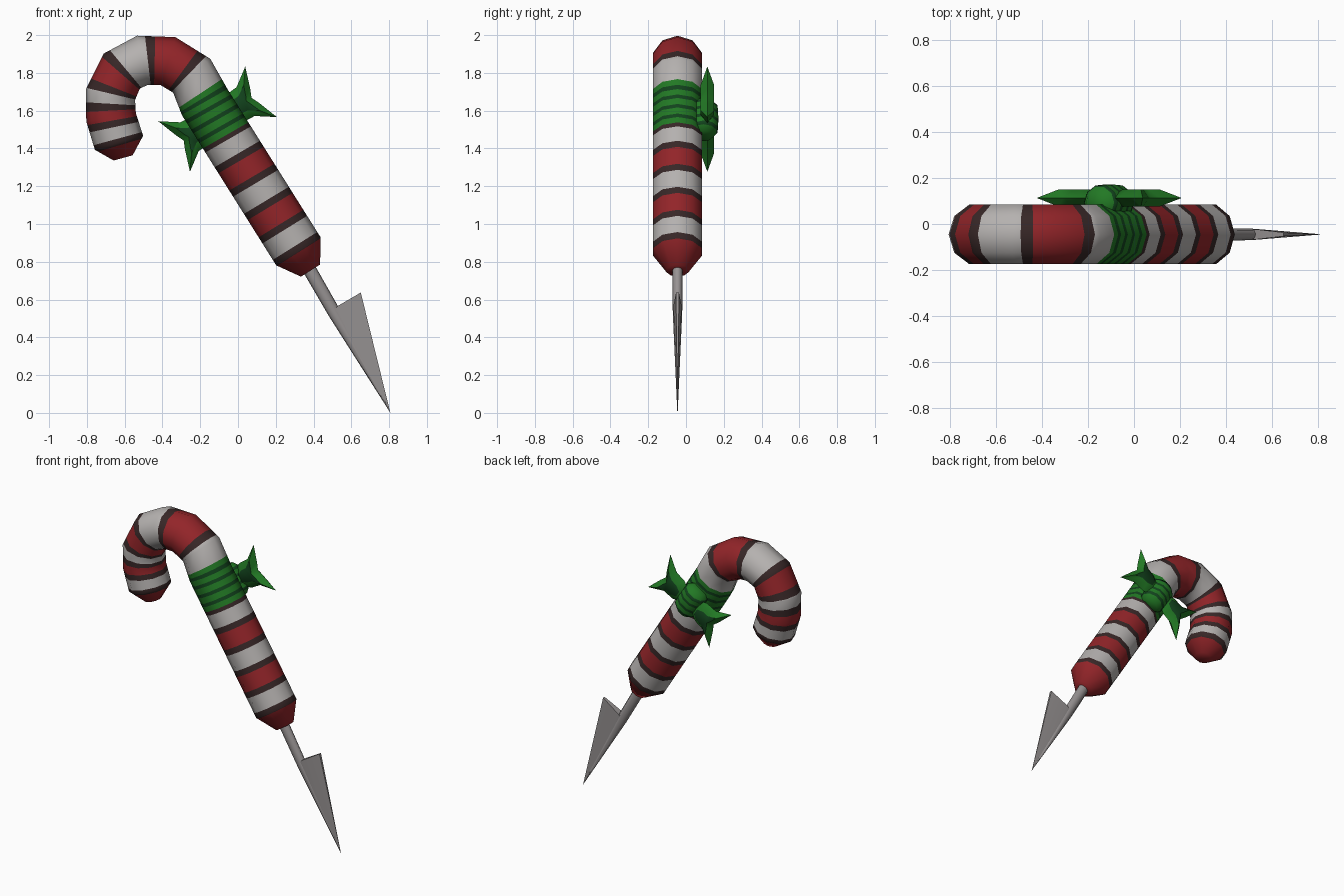
import bpy, bmesh, math
from mathutils import Vector

if "Cube" in bpy.data.objects:
    bpy.data.objects.remove(bpy.data.objects["Cube"])

COLOURS = {
    "red": (0.29, 0.018, 0.022), "white": (0.46, 0.44, 0.43), "dark_line": (0.038, 0.02, 0.02),
    "green": (0.016, 0.19, 0.018), "dark_green": (0.006, 0.055, 0.012), "metal": (0.31, 0.29, 0.29)}
NAMES = list(COLOURS)
MATS = []
for name, c in COLOURS.items():
    m = bpy.data.materials.new(name)
    m.diffuse_color = (*c, 1)
    m.use_nodes = True
    m.node_tree.nodes["Principled BSDF"].inputs["Base Color"].default_value = m.diffuse_color
    MATS.append(m)

Y0 = -0.045                              # depth of the cane's axis
A = Vector((-0.532, 0, 0.847))           # up along the straight part
N = Vector((0.847, 0, 0.532))            # across it
BASE = Vector((0.32, Y0, 0.855))


def finish(bm, name, angle):
    bmesh.ops.recalc_face_normals(bm, faces=bm.faces)
    me = bpy.data.meshes.new(name)
    bm.to_mesh(me)
    bm.free()
    for m in MATS:
        me.materials.append(m)
    me.shade_smooth()
    me.set_sharp_from_angle(angle=math.radians(angle))
    ob = bpy.data.objects.new(name, me)
    bpy.context.collection.objects.link(ob)
    return ob


def sweep(name, stations, bands, sides=10, angle=60):
    """Tube in the xz plane. stations: (centre, in-plane radius, depth radius);
    bands: (end arc length, colour), measured from the first station."""
    pts = [s[0] for s in stations]
    arc, rings = [0], []
    for i, (p, ru, rv) in enumerate(stations):
        if i:
            arc.append(arc[-1] + (p - pts[i - 1]).length)
        t1 = (p - pts[i - 1]).normalized() if i else Vector()
        t2 = (pts[i + 1] - p).normalized() if i < len(pts) - 1 else Vector()
        t = (t1 + t2).normalized()
        u, v = Vector((t.z, 0, -t.x)), Vector((0, 1, 0))
        rings.append([p + u * ru * math.cos(k * math.tau / sides)
                      + v * rv * math.sin(k * math.tau / sides) for k in range(sides)])
    # extra rings at the colour changes
    cuts = sorted(set(arc + [e for e, _ in bands if e < arc[-1]]))
    bm, loops = bmesh.new(), []
    for s in cuts:
        i = max(k for k in range(len(arc) - 1) if arc[k] <= s + 1e-9)
        f = (s - arc[i]) / (arc[i + 1] - arc[i])
        loops.append([bm.verts.new(a.lerp(b, f)) for a, b in zip(rings[i], rings[i + 1])])

    def colour(s):
        return NAMES.index(next((c for e, c in bands if s < e), bands[-1][1]))
    for j in range(len(loops) - 1):
        for k in range(sides):
            q = (k + 1) % sides
            f = bm.faces.new((loops[j][k], loops[j][q], loops[j + 1][q], loops[j + 1][k]))
            f.material_index = colour((cuts[j] + cuts[j + 1]) / 2)
    for loop, s in ((loops[0], 0), (loops[-1], arc[-1] - 1e-4)):
        bm.faces.new(loop).material_index = colour(s)
    return finish(bm, name, angle)


# Candy cane: straight part, hook and tapered ends
R, D = 0.139, 0.136
hook = [(-0.245, 1.785), (-0.37, 1.862), (-0.505, 1.867), (-0.615, 1.81),
        (-0.675, 1.685), (-0.672, 1.565), (-0.63, 1.43)]
START = 0.12                             # arc length of BASE
stations = [(BASE - A * START, 0.06, 0.06), (BASE, R, D), (BASE + A * 0.93, R, D)]
stations += [(Vector((x, Y0, z)), 0.133, D) for x, z in hook]
stations.append((Vector((-0.608, Y0, 1.35)), 0.052, 0.055))

lines = [0.015, 0.155, 0.30, 0.445, 0.59]
bands = []
for i, s in enumerate(lines):
    bands += [(s - 0.019, ("red", "white")[i % 2]), (s + 0.019, "dark_line")]
bands += [(0.70, "white"), (0.725, "dark_line")]
for s in (0.77, 0.83, 0.89, 0.945):      # painted ribbon wrap
    bands += [(s - 0.011, "green"), (s + 0.011, "dark_green")]
bands.append((0.985, "green"))
for i, s in enumerate([1.125, 1.325, 1.49, 1.61, 1.70, 1.79, 1.89]):
    bands += [(s - 0.018, ("white", "red")[i % 2]), (s + 0.018, "dark_line")]
bands.append((9, "red"))
sweep("candy_cane", stations, [(s + START, c) for s, c in bands])

# Bow knot on the back
C = Vector((-0.108, 0.093, 1.555))
knot = [(C + A * a, 0.088 * f, 0.082 * f) for a, f in
        ((-0.105, 0.6), (-0.07, 0.95), (0, 1), (0.07, 0.95), (0.105, 0.6))]
kb = []
for s in (0.035, 0.08, 0.13, 0.175):
    kb += [(s - 0.009, "green"), (s + 0.009, "dark_green")]
sweep("bow_knot", knot, kb + [(9, "green")])

# Bow wings: lens-shaped, with a dark hollow on each face
half = [(0.03, 0.045), (0.10, 0.085), (0.175, 0.09), (0.272, 0.158), (0.232, 0.045)]
outline = half + [(0.212, 0)] + [(n, -a) for n, a in reversed(half)]
for side, name in ((1, "bow_wing_right"), (-1, "bow_wing_left")):
    bm = bmesh.new()

    def place(n, a, y):
        p = C + N * n * side + A * a
        return bm.verts.new((p.x, y, p.z))
    rim = [place(n, a, 0.113) for n, a in outline]
    for dy in (0.036, -0.036):
        inner = [place(0.14 + (n - 0.14) * 0.55, a * 0.5, 0.113 + dy) for n, a in outline]
        for k in range(len(rim)):
            q = (k + 1) % len(rim)
            bm.faces.new((rim[k], rim[q], inner[q], inner[k])).material_index = NAMES.index("green")
        bm.faces.new(inner).material_index = NAMES.index("dark_green")
    finish(bm, name, 40)

# Metal rod tapering to the point
TIP = Vector((0.806, Y0, 0.003))
rod_top, rod_mid = Vector((0.355, Y0, 0.80)), Vector((0.51, Y0, 0.53))
sweep("spike_rod", [(rod_top, 0.036, 0.028), (rod_mid, 0.034, 0.025), (TIP, 0.001, 0.001)],
      [(9, "metal")], sides=8)

# Barb: wedge thinning towards its outer corner
bm = bmesh.new()
tip = bm.verts.new(TIP)
fr, bk = [[bm.verts.new((x, Y0 + s * t, z)) for x, z, t in
           ((0.50, 0.54, 0.02), (0.53, 0.567, 0.022), (0.65, 0.637, 0.008))] for s in (-1, 1)]
for f in ((fr[0], fr[1], tip), (fr[1], fr[2], tip), (bk[0], bk[1], tip), (bk[1], bk[2], tip),
          (fr[0], bk[0], tip), (fr[2], bk[2], tip),
          (fr[0], fr[1], bk[1], bk[0]), (fr[1], fr[2], bk[2], bk[1])):
    bm.faces.new(f).material_index = NAMES.index("metal")
finish(bm, "spike_barb", 30)
